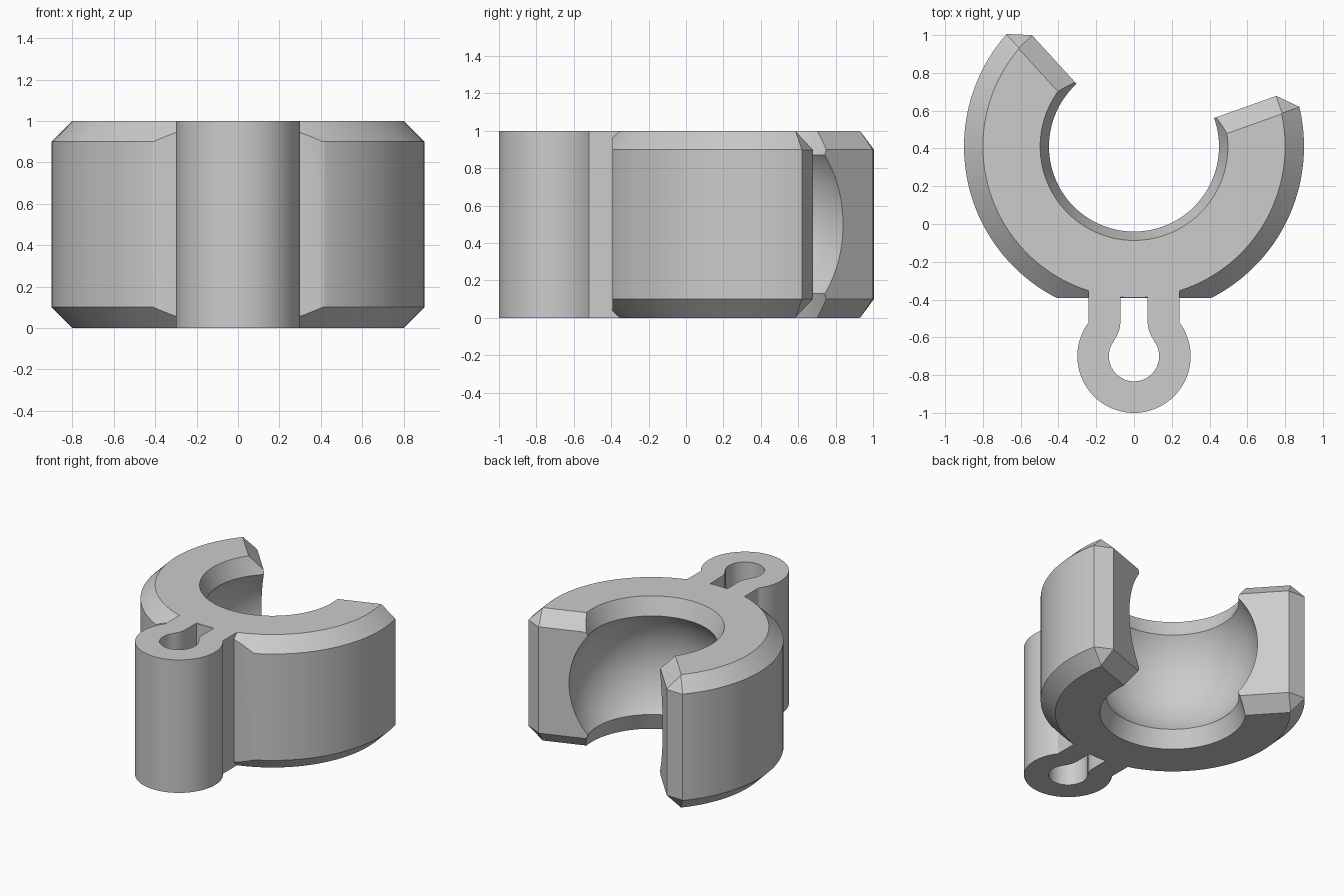
import bpy, bmesh
from math import sin, cos, radians, sqrt
from mathutils import Vector

cube = bpy.data.objects.get("Cube")
if cube:
    bpy.data.objects.remove(cube, do_unlink=True)

CY = 0.41          # ring centre on y
OUTER = 0.9        # ring outer radius
BEVEL = 0.1        # size of all outer chamfers
SOCKET = 0.583     # spherical socket radius
RIM = 0.45         # where the socket meets the lead-in cone
MOUTH = 0.497      # cone radius at the top and bottom faces
FRONT = -0.392     # flat face behind the clip

grey = bpy.data.materials.new("plain grey")
grey.use_nodes = True
grey.diffuse_color = (0.604, 0.604, 0.604, 1)
grey.node_tree.nodes["Principled BSDF"].inputs["Base Color"].default_value = grey.diffuse_color


def finish(bm, name):
    bmesh.ops.recalc_face_normals(bm, faces=bm.faces)
    mesh = bpy.data.meshes.new(name)
    bm.to_mesh(mesh)
    bm.free()
    mesh.materials.append(grey)
    ob = bpy.data.objects.new(name, mesh)
    bpy.context.collection.objects.link(ob)
    bpy.ops.object.select_all(action='DESELECT')
    ob.select_set(True)
    bpy.context.view_layer.objects.active = ob
    bpy.ops.object.shade_smooth_by_angle(angle=radians(30))


def slice_and_cap(bm, point, normal):
    """Cut away the side the normal points to and close the hole."""
    normal = normal.normalized()
    bmesh.ops.bisect_plane(bm, geom=bm.verts[:] + bm.edges[:] + bm.faces[:], dist=1e-5,
                           plane_co=point, plane_no=normal, clear_outer=True)
    rim = [e for e in bm.edges if e.is_boundary
           and all(abs((v.co - point).dot(normal)) < 1e-4 for v in e.verts)]
    bmesh.ops.edgeloop_fill(bm, edges=rim)


def arc(cx, cy, r, a0, a1, n):
    return [(cx + r * cos(radians(a0 + (a1 - a0) * i / n)),
             cy + r * sin(radians(a0 + (a1 - a0) * i / n))) for i in range(n + 1)]


# Cross-section of the ring as (radius, height)
rise = sqrt(SOCKET ** 2 - RIM ** 2)
profile = [(MOUTH, 0), (OUTER - BEVEL, 0), (OUTER, BEVEL),
           (OUTER, 1 - BEVEL), (OUTER - BEVEL, 1), (MOUTH, 1)]
for i in range(33):
    z = rise * cos(radians(180 * i / 32))
    profile.append((sqrt(SOCKET ** 2 - z * z), 0.5 + z))


def ring_arm(end, side):
    """Sweep from the front of the ring to one end, then chamfer that end."""
    bm = bmesh.new()
    steps = 56
    rows = []
    for i in range(steps + 1):
        a = radians(270 + (end + 4 * side - 270) * i / steps)
        rows.append([bm.verts.new((r * cos(a), CY + r * sin(a), z)) for r, z in profile])
    for a, b in zip(rows, rows[1:]):
        for j in range(len(profile)):
            k = (j + 1) % len(profile)
            bm.faces.new((a[j], a[k], b[k], b[j]))
    out = Vector((cos(radians(end)), sin(radians(end)), 0))
    gap = Vector((-out.y, out.x, 0)) * side
    up = Vector((0, 0, 1))
    centre = Vector((0, CY, 0))
    corner = centre + out * (OUTER - 2 * BEVEL - 0.002)
    cuts = [(centre, gap),                                      # end face
            (centre + up * (1 - BEVEL), gap + up),              # top chamfer
            (centre + up * BEVEL, gap - up),                    # bottom chamfer
            (centre + out * (OUTER - BEVEL), gap + out),        # outer chamfer
            (corner + up, gap + out + up),                      # top corner
            (corner, gap + out - up)]                           # bottom corner
    for point, normal in cuts:
        slice_and_cap(bm, point, normal)
    mesh = bpy.data.meshes.new("arm")
    bm.to_mesh(mesh)
    bm.free()
    return mesh


# Socket ring: two arms of different length welded at the front
ring = bmesh.new()
for end, side in ((379.6, 1), (132.5, -1)):
    arm = ring_arm(end, side)
    ring.from_mesh(arm)
    bpy.data.meshes.remove(arm)
bmesh.ops.remove_doubles(ring, verts=ring.verts, dist=1e-5)
slice_and_cap(ring, Vector((0, FRONT, 0)), Vector((0, -1, 0)))
finish(ring, "socket_ring")

# Spring clip: keyhole loop extruded over the full height
HALF, SLOT, BACK, LOOP_Y = 0.24, 0.072, -0.34, -0.7
outline = [(HALF, BACK)] + arc(0, LOOP_Y, 0.3, 36.9, -216.9, 64) + [(-HALF, BACK), (-SLOT, BACK)]
fillet = arc(HALF, -0.515, HALF - SLOT, 180, 217.6, 10)
outline += [(-x, y) for x, y in fillet]
outline += arc(0, LOOP_Y, 0.133, 142.4, 397.6, 48)
outline += fillet[::-1] + [(SLOT, BACK)]

clip = bmesh.new()
base = clip.faces.new([clip.verts.new((x, y, 0)) for x, y in outline])
top = bmesh.ops.extrude_face_region(clip, geom=[base], use_keep_orig=True)
bmesh.ops.translate(clip, vec=(0, 0, 1),
                    verts=[g for g in top["geom"] if isinstance(g, bmesh.types.BMVert)])
finish(clip, "spring_clip")
